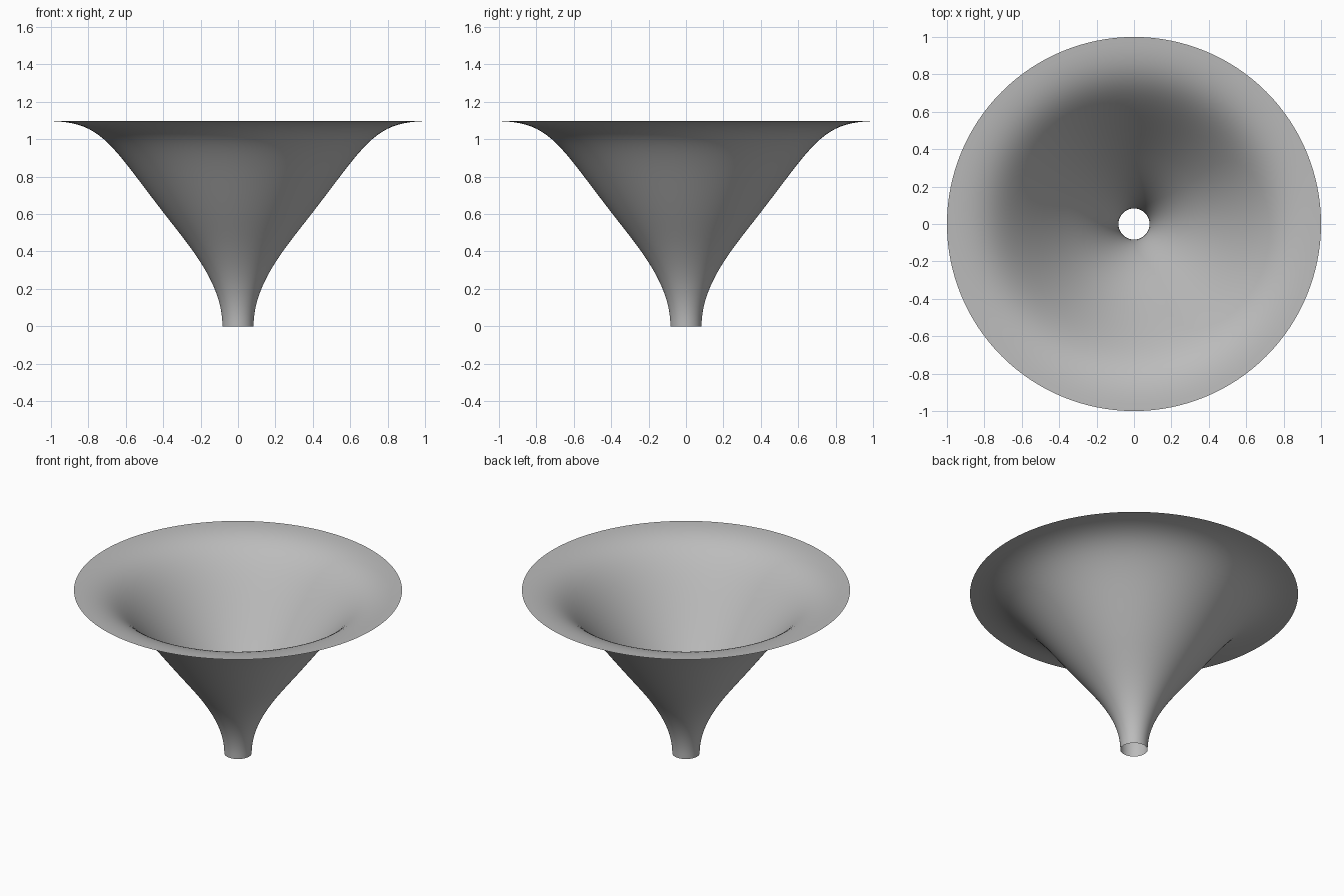
import bpy, bmesh, math
from mathutils import Vector
from mathutils.geometry import interpolate_bezier

cube = bpy.data.objects.get("Cube")
if cube:
    bpy.data.objects.remove(cube, do_unlink=True)

grey = bpy.data.materials.new("plain grey")
grey.use_nodes = True
colour = (0.5, 0.5, 0.5, 1)
grey.diffuse_color = colour
grey.node_tree.nodes["Principled BSDF"].inputs["Base Color"].default_value = colour

# Flared profile: radius and height of the spout, cone and rolled rim
spout = Vector((0.083, 0, 0))
waist = Vector((0.40, 0, 0.61))
rim = Vector((1, 0, 1.097))
slope = Vector((0.61, 0, 0.79))
lower = interpolate_bezier(spout, spout + Vector((0, 0, 0.23)), waist - slope * 0.24, waist, 20)
upper = interpolate_bezier(waist, waist + slope * 0.46, rim - Vector((0.27, 0, 0.005)), rim, 20)
profile = lower + upper[1:]

# Spin the profile into a thin open funnel
bm = bmesh.new()
verts = [bm.verts.new(p) for p in profile]
edges = [bm.edges.new(pair) for pair in zip(verts, verts[1:])]
bmesh.ops.spin(bm, geom=verts + edges, cent=(0, 0, 0), axis=(0, 0, 1),
               angle=math.tau, steps=128, use_merge=True)
bmesh.ops.remove_doubles(bm, verts=bm.verts, dist=0.0001)
bmesh.ops.recalc_face_normals(bm, faces=bm.faces)
for face in bm.faces:
    face.smooth = True
mesh = bpy.data.meshes.new("funnel")
bm.to_mesh(mesh)
bm.free()
mesh.materials.append(grey)
funnel = bpy.data.objects.new("funnel", mesh)
bpy.context.collection.objects.link(funnel)
